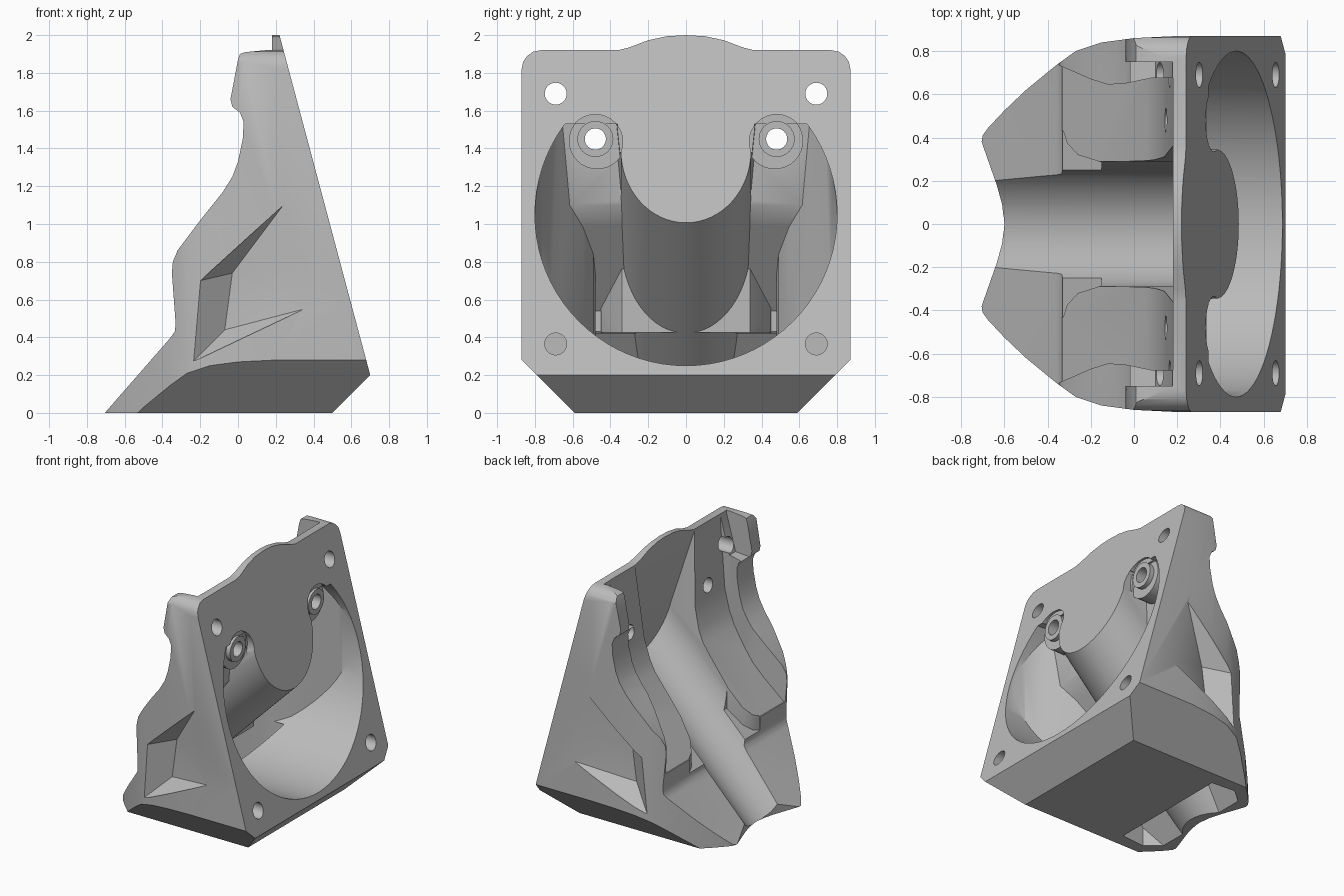
import bpy, bmesh
from math import sin, cos, pi, sqrt

if "Cube" in bpy.data.objects:
    bpy.data.objects.remove(bpy.data.objects["Cube"], do_unlink=True)

grey = bpy.data.materials.new("plain_grey")
grey.use_nodes = True
grey.diffuse_color = (0.5, 0.5, 0.5, 1)
grey.node_tree.nodes["Principled BSDF"].inputs["Base Color"].default_value = (0.5, 0.5, 0.5, 1)

# Ways to place a flat outline (a, b) and its extrusion distance h
ALONG = {
    "x": lambda a, b, h: (h, a, b),
    "y": lambda a, b, h: (a, h, b),
    "z": lambda a, b, h: (a, b, h),
    "slope": lambda a, b, h: ((h - b) / sqrt(2), a, (h + b) / sqrt(2)),
}


def to_object(name, bm):
    bmesh.ops.recalc_face_normals(bm, faces=bm.faces)
    mesh = bpy.data.meshes.new(name)
    bm.to_mesh(mesh)
    bm.free()
    mesh.materials.append(grey)
    ob = bpy.data.objects.new(name, mesh)
    bpy.context.collection.objects.link(ob)
    return ob


def prism(name, outline, axis, lo, hi):
    bm = bmesh.new()
    place = ALONG[axis]
    rings = [[bm.verts.new(place(a, b, h)) for a, b in outline] for h in (lo, hi)]
    n = len(outline)
    bm.faces.new(rings[0])
    bm.faces.new(rings[1][::-1])
    for i in range(n):
        j = (i + 1) % n
        bm.faces.new((rings[0][i], rings[0][j], rings[1][j], rings[1][i]))
    return to_object(name, bm)


def hull(name, points):
    bm = bmesh.new()
    for p in points:
        bm.verts.new(p)
    bmesh.ops.convex_hull(bm, input=bm.verts)
    return to_object(name, bm)


def combine(target, other, operation):
    mod = target.modifiers.new("bool", "BOOLEAN")
    mod.operation, mod.solver, mod.object = operation, "EXACT", other
    bpy.context.view_layer.update()
    graph = bpy.context.evaluated_depsgraph_get()
    result = bpy.data.meshes.new_from_object(target.evaluated_get(graph))
    target.modifiers.clear()
    target.data = result
    bpy.data.objects.remove(other, do_unlink=True)
    return target


def circle(cy, cz, r, n=32):
    return [(cy + r * cos(2 * pi * i / n), cz + r * sin(2 * pi * i / n)) for i in range(n)]


def trough(r):
    # U section, flaring slightly, whose floor follows a 45 degree slope
    mid, steps = 0.714, 32
    arc = [(r * sin(pi * (i / steps - 0.5)), mid - r * cos(pi * (i / steps - 0.5)))
           for i in range(steps + 1)]
    return arc + [(r + 0.33, 3), (-r - 0.33, 3)]


def both_sides(half):
    # Outline in plan completed by its reflection across y = 0
    return half + [(x, -y) for x, y in half[::-1] if y > 0]


# Outer shell: side silhouette crossed with the plan and the end silhouettes
side = [(-0.705, 0), (-0.36, 0.395), (-0.335, 0.43), (-0.33, 0.47), (-0.35, 0.74),
        (-0.345, 0.8), (-0.32, 0.86), (-0.2, 1.02), (-0.08, 1.17), (-0.03, 1.25),
        (0, 1.33), (0.025, 1.45), (0.03, 1.54), (0.01, 1.59), (-0.03, 1.62),
        (-0.04, 1.66), (0, 1.87), (0.01, 1.9), (0.04, 1.91), (0.165, 1.922),
        (0.165, 2.1), (0.193, 2.1), (0.7, 0.2), (0.5, 0)]
housing = prism("fan_duct", side, "y", -0.95, 0.95)

plan = [(0.8, 0.87), (0.2, 0.87), (0, 0.86), (-0.15, 0.84), (-0.27, 0.8), (-0.36, 0.735),
        (-0.5, 0.62), (-0.6, 0.525), (-0.675, 0.445), (-0.7, 0.41), (-0.705, 0.38),
        (-0.67, 0.28), (-0.635, 0.18), (-0.61, 0.09), (-0.6, 0)]
combine(housing, prism("plan", both_sides(plan), "z", -0.2, 2.3), "INTERSECT")

end = [(0.49, -0.1), (0.87, 0.28), (0.87, 1.82), (0.862, 1.86), (0.84, 1.89), (0.81, 1.912),
       (0.77, 1.92), (0.36, 1.92), (0.3, 1.935), (0.2, 1.973), (0.1, 1.994), (0, 2.0)]
end += [(-y, z) for y, z in end[-2::-1]]
combine(housing, prism("end", end, "x", -1, 1), "INTERSECT")

# Pocket between the two ears, pinched halfway and wider near the top
pocket = [(-0.9, 0.58), (-0.33, 0.58), (0.06, 1.1), (0.1, 1.19), (0.14, 1.35),
          (0.18, 1.88), (0.18, 2.3), (-0.9, 2.3)]
pocket_cut = prism("pocket", pocket, "y", -1.2, 1.2)
ears = [(0.4, 0.68), (0.08, 0.675), (-0.04, 0.65), (-0.12, 0.645), (-0.2, 0.67),
        (-0.36, 0.74), (-1, 1)]
combine(pocket_cut, prism("ears", both_sides(ears), "z", 0.1, 2.5), "INTERSECT")
combine(housing, pocket_cut, "DIFFERENCE")
ear_gap = [(-0.4, 1.58), (0.1, 1.62), (0.178, 1.9), (0.178, 2.3), (-0.4, 2.3)]
combine(housing, prism("ear_gap", ear_gap, "y", -0.75, 0.75), "DIFFERENCE")

# Sloping central groove, stopping at the back of the mounting plate
groove = prism("groove", trough(0.29), "slope", -2, 3)
behind_plate = [(-3, -1), (0.957, -1), (-0.11, 3), (-3, 3)]
combine(groove, prism("behind_plate", behind_plate, "y", -1.2, 1.2), "INTERSECT")
combine(housing, groove, "DIFFERENCE")

# Air passage: round intake, tapering walls, chute to the crescent outlet
inner = [(1, 0.1), (1, 1.53), (0.21, 1.53), (0.2, 1.45), (0.16, 1.1), (-0.27, 0.54),
         (-0.27, 0.43), (-0.46, 0.2), (-0.52, 0.1)]
passage = prism("passage", inner, "y", -0.9, 0.9)
combine(passage, prism("intake", circle(0, 1.05, 0.8, 80), "x", -1.1, 1.1), "INTERSECT")
chute = [(-0.65, -0.05), (-0.29, 0.42), (0.05, 0.42), (-0.1, 0.2), (-0.36, -0.05)]
combine(passage, prism("chute", chute, "y", -0.52, 0.52), "UNION")
walls = [(1.2, 0.82), (0.47, 0.81), (0.36, 0.765), (0.23, 0.67), (0.07, 0.545),
         (-0.04, 0.49), (-0.12, 0.48), (-0.3, 0.485), (-0.5, 0.5), (-0.62, 0.4),
         (-0.65, 0.34), (-0.64, 0.3), (-0.55, 0)]
combine(passage, prism("walls", both_sides(walls), "z", -0.3, 2.4), "INTERSECT")
combine(passage, prism("groove_wall", trough(0.345), "slope", -2.1, 3.1), "DIFFERENCE")
corner_wall = [(-0.45, 0), (-0.45, 0.47), (-0.26, 0.45), (-0.1, 0.34), (-0.1, 0)]
combine(passage, prism("corner_wall", both_sides(corner_wall), "z", 0.425, 1.2), "DIFFERENCE")
combine(housing, passage, "DIFFERENCE")

for s in (-1, 1):
    # Rounded lower corner of the block beside the groove
    corner = [(-0.37, 0.2), (-0.37, 0.44), (-0.327, 0.43), (-0.31, 0.375), (-0.26, 0.32),
              (-0.15, 0.285), (-0.15, 0.2)]
    corner_cut = prism("corner", [(x, s * y) for x, y in corner], "z", 0.3, 1.2)
    above_slope = [(-1, -0.2), (0.5, 1.3), (-1, 1.3)]
    combine(corner_cut, prism("above_slope", above_slope, "y", -1, 1), "INTERSECT")
    combine(housing, corner_cut, "DIFFERENCE")
    # Dent in the outer side wall
    dent = [(0.24, 0.872, 1.1), (0.35, 0.872, 0.55), (-0.03, 0.705, 0.74),
            (-0.07, 0.705, 0.44), (-0.2, 0.825, 0.7), (-0.24, 0.815, 0.27)]
    dent += [(x, 1.0, z) for x, y, z in dent]
    combine(housing, hull("dent", [(x, s * y, z) for x, y, z in dent]), "DIFFERENCE")
    # Inner screw boss in a round recess, with its hole
    combine(housing, prism("recess", circle(s * 0.48, 1.435, 0.145), "x", 0.315, 1),
            "DIFFERENCE")
    combine(housing, prism("boss_base", circle(s * 0.47, 1.44, 0.15), "x", 0.165, 0.3), "UNION")
    combine(housing, prism("boss", circle(s * 0.48, 1.45, 0.095), "x", 0.17, 0.335), "UNION")
    combine(housing, prism("boss_hole", circle(s * 0.48, 1.45, 0.056), "x", -0.5, 0.9),
            "DIFFERENCE")
    # Corner screw holes, the lower ones blind
    for z, start in ((1.69, -0.6), (0.365, 0.35)):
        combine(housing, prism("corner_hole", circle(s * 0.69, z, 0.058), "x", start, 1),
                "DIFFERENCE")

housing.data.materials.clear()
housing.data.materials.append(grey)
for face in housing.data.polygons:
    face.material_index = 0
bpy.ops.object.select_all(action="DESELECT")
housing.select_set(True)
bpy.context.view_layer.objects.active = housing
bpy.ops.object.shade_smooth_by_angle(angle=0.6)
